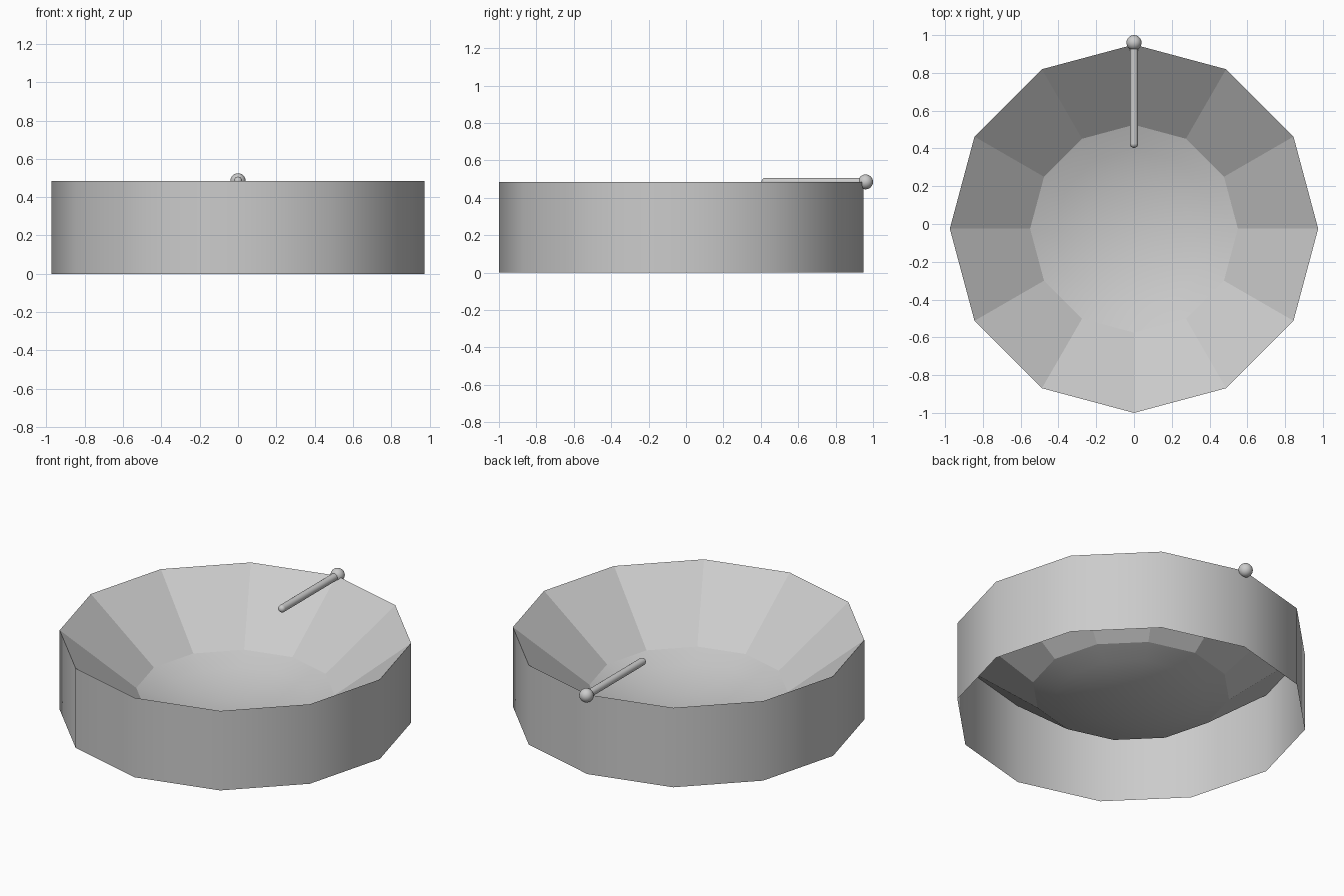
import bpy, bmesh
from math import sin, cos, pi

if "Cube" in bpy.data.objects:
    bpy.data.objects.remove(bpy.data.objects["Cube"])

CY, SIDES, TOP = -0.025, 12, 0.485


def lathe(name, profile, smooth, tip=None):
    """Twelve-sided open shell from (radius, z) rings, optional centre point."""
    bm = bmesh.new()
    rings = []
    for r, z in profile:
        rings.append([bm.verts.new((r * cos(pi / 2 + 2 * pi * k / SIDES),
                                    CY + r * sin(pi / 2 + 2 * pi * k / SIDES), z))
                      for k in range(SIDES)])
    for a, b in zip(rings, rings[1:]):
        for k in range(SIDES):
            n = (k + 1) % SIDES
            bm.faces.new((a[k], a[n], b[n], b[k]))
    if tip is not None:
        c = bm.verts.new((0, CY, tip))
        last = rings[-1]
        for k in range(SIDES):
            bm.faces.new((last[k], last[(k + 1) % SIDES], c))
    for f in bm.faces:
        f.smooth = smooth
    mesh = bpy.data.meshes.new(name)
    bm.to_mesh(mesh)
    bm.free()
    ob = bpy.data.objects.new(name, mesh)
    bpy.context.collection.objects.link(ob)
    return ob


def ball(name, y, r):
    bpy.ops.mesh.primitive_uv_sphere_add(segments=24, ring_count=12, radius=r,
                                         location=(0, y, TOP))
    bpy.context.object.name = name
    bpy.ops.object.shade_smooth()


# outer wall, open underneath
lathe("outer_wall", [(0.975, 0), (0.975, TOP)], True)

# faceted sloping side and smooth shallow dish
lathe("bowl_slope", [(0.975, TOP), (0.55, 0.15)], False)
lathe("bowl_dish", [(0.55, 0.15), (0.42, 0.105), (0.27, 0.072), (0.13, 0.055)],
      True, tip=0.05)

# handle rod with rounded inner end, and the knob on the rim
bpy.ops.mesh.primitive_cylinder_add(vertices=24, radius=0.022, depth=0.53,
                                    location=(0, 0.69, TOP), rotation=(pi / 2, 0, 0))
bpy.context.object.name = "handle_rod"
bpy.ops.object.shade_smooth_by_angle()
ball("handle_tip", 0.425, 0.022)
ball("handle_knob", 0.96, 0.04)
